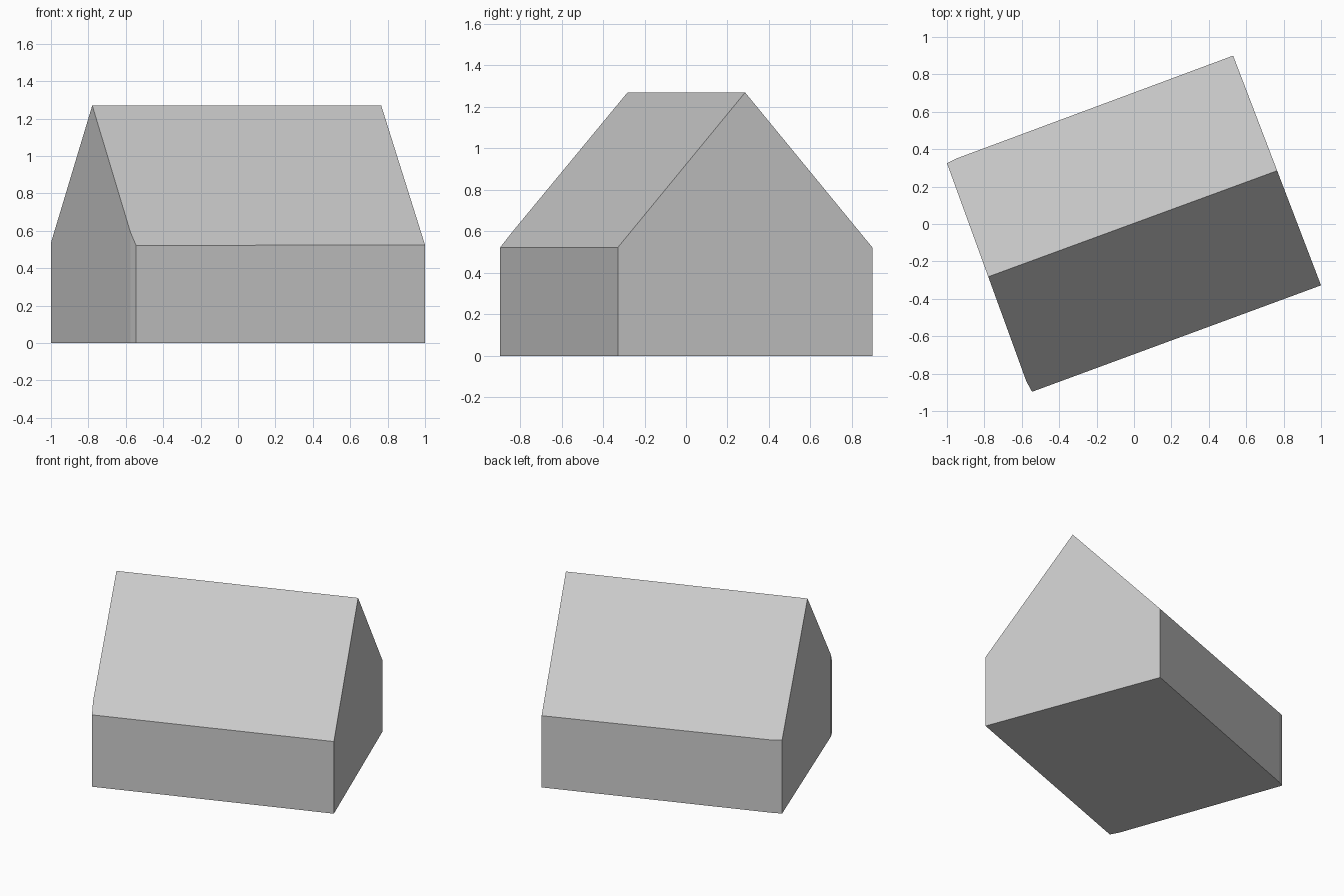
import bpy
import bmesh
from mathutils import Vector

cube = bpy.data.objects.get("Cube")
if cube:
    bpy.data.objects.remove(cube, do_unlink=True)

EAVES, RIDGE, HALF_WIDTH = 0.525, 1.27, 0.655

# One plain grey for the whole building
grey = bpy.data.materials.new("light grey")
grey.use_nodes = True
colour = (0.6, 0.6, 0.6, 1)
grey.diffuse_color = colour
grey.node_tree.nodes["Principled BSDF"].inputs["Base Color"].default_value = colour

# Footprint: a turned rectangle with two slightly clipped corners
footprint = [(-0.545, -0.897), (1, -0.328), (0.53, 0.9),
             (-0.95, 0.35), (-1, 0.325), (-0.576, -0.84)]
bm = bmesh.new()
base = bm.faces.new([bm.verts.new((x, y, 0)) for x, y in footprint])
extruded = bmesh.ops.extrude_face_region(bm, geom=[base], use_keep_orig=True)
top = [g for g in extruded["geom"] if isinstance(g, bmesh.types.BMVert)]
bmesh.ops.translate(bm, verts=top, vec=(0, 0, RIDGE + 0.2))

# Gable roof: slice the block along both roof slopes and cap each cut
ridge_dir = Vector((1.545, 0.567, 0)).normalized()
across = Vector((-ridge_dir.y, ridge_dir.x, 0))
for side in (-1, 1):
    normal = across * side * (RIDGE - EAVES) + Vector((0, 0, HALF_WIDTH))
    cut = bmesh.ops.bisect_plane(
        bm, geom=bm.verts[:] + bm.edges[:] + bm.faces[:],
        plane_co=(0, 0.004, RIDGE), plane_no=normal.normalized(), clear_outer=True)
    rim = [g for g in cut["geom_cut"] if isinstance(g, bmesh.types.BMEdge)]
    bmesh.ops.contextual_create(bm, geom=rim)

bmesh.ops.recalc_face_normals(bm, faces=bm.faces[:])
mesh = bpy.data.meshes.new("house_block")
bm.to_mesh(mesh)
bm.free()
mesh.materials.append(grey)
house = bpy.data.objects.new("house_block", mesh)
bpy.context.collection.objects.link(house)
